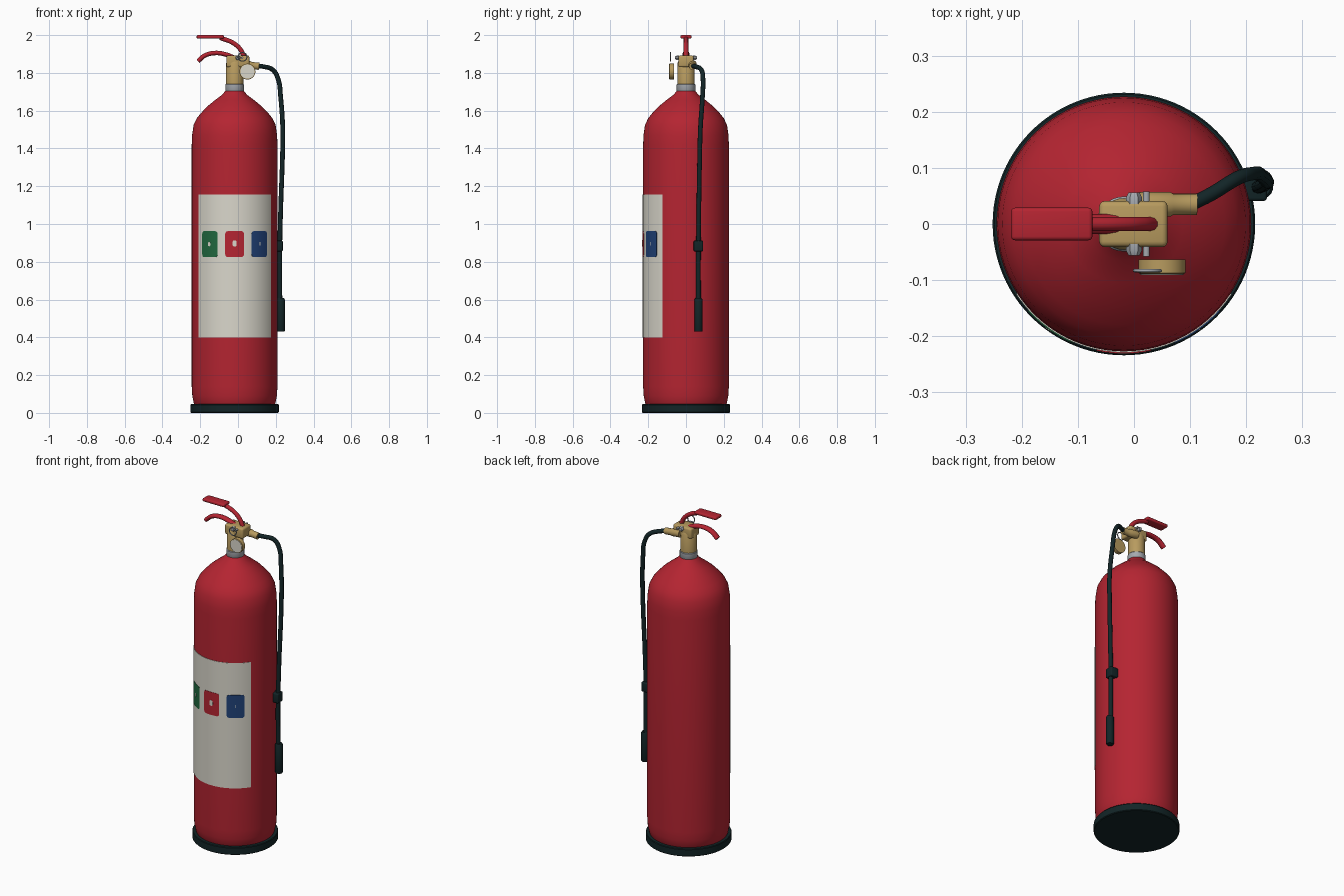
import bpy, bmesh, math
from mathutils import Vector, Matrix

if "Cube" in bpy.data.objects:
    bpy.data.objects.remove(bpy.data.objects["Cube"])

CX = -0.018          # cylinder axis
R = 0.227            # cylinder radius


def mat(name, c):
    m = bpy.data.materials.new(name)
    m.diffuse_color = (*c, 1)
    m.use_nodes = True
    m.node_tree.nodes["Principled BSDF"].inputs["Base Color"].default_value = m.diffuse_color
    return m


RED = mat("red paint", (0.46, 0.018, 0.031))
BLACK = mat("black rubber", (0.006, 0.018, 0.02))
CREAM = mat("label cream", (0.70, 0.68, 0.60))
BRASS = mat("brass", (0.48, 0.33, 0.115))
GREY = mat("grey steel", (0.38, 0.40, 0.43))
GREEN = mat("icon green", (0.015, 0.14, 0.05))
BLUE = mat("icon blue", (0.015, 0.055, 0.19))


def finish(bm, name, material, angle=35):
    bmesh.ops.recalc_face_normals(bm, faces=bm.faces)
    me = bpy.data.meshes.new(name)
    bm.to_mesh(me)
    bm.free()
    ob = bpy.data.objects.new(name, me)
    bpy.context.collection.objects.link(ob)
    me.materials.append(material)
    smooth(ob, angle)
    return ob


def smooth(ob, angle=35):
    bpy.ops.object.select_all(action='DESELECT')
    ob.select_set(True)
    bpy.context.view_layer.objects.active = ob
    bpy.ops.object.shade_smooth_by_angle(angle=math.radians(angle))


def lathe(name, profile, material, origin=(0, 0, 0), axis=(0, 0, 1), n=32, angle=35):
    """Revolve (radius, height) points about an axis and cap both ends."""
    bm = bmesh.new()
    rings = [[bm.verts.new((r * math.cos(2 * math.pi * i / n), r * math.sin(2 * math.pi * i / n), z))
              for i in range(n)] for r, z in profile]
    for a, b in zip(rings, rings[1:]):
        for i in range(n):
            bm.faces.new((a[i], a[(i + 1) % n], b[(i + 1) % n], b[i]))
    bm.faces.new(rings[0][::-1])
    bm.faces.new(rings[-1])
    rot = Vector((0, 0, 1)).rotation_difference(Vector(axis)).to_matrix().to_4x4()
    bm.transform(Matrix.Translation(origin) @ rot)
    return finish(bm, name, material, angle)


def box(name, lo, hi, material, bevel=0.008):
    bm = bmesh.new()
    bmesh.ops.create_cube(bm, size=1)
    lo, hi = Vector(lo), Vector(hi)
    for v in bm.verts:
        v.co = [(lo[k] + hi[k]) / 2 + v.co[k] * (hi[k] - lo[k]) for k in range(3)]
    bmesh.ops.bevel(bm, geom=bm.edges[:], offset=bevel, segments=3, affect='EDGES', profile=0.5)
    return finish(bm, name, material)


def tube(name, pts, radius, material, flat=1.0):
    """Smooth round tube through points; flat widens it along y."""
    cu = bpy.data.curves.new(name, 'CURVE')
    cu.dimensions = '3D'
    cu.bevel_depth, cu.bevel_resolution, cu.resolution_u = radius, 3, 8
    cu.use_fill_caps = True
    sp = cu.splines.new('BEZIER')
    sp.bezier_points.add(len(pts) - 1)
    for b, p in zip(sp.bezier_points, pts):
        b.co = p
        b.handle_left_type = b.handle_right_type = 'AUTO'
    ob = bpy.data.objects.new(name, cu)
    bpy.context.collection.objects.link(ob)
    ob.scale.y = flat
    cu.materials.append(material)
    bpy.ops.object.select_all(action='DESELECT')
    ob.select_set(True)
    bpy.context.view_layer.objects.active = ob
    bpy.ops.object.convert(target='MESH')
    smooth(bpy.context.object, 50)
    return ob


def decal(name, a0, a1, z0, z1, r, material, corner=0.0, n=40):
    """Thin curved plate on the cylinder front; angles in degrees from -y."""
    bm = bmesh.new()
    half = math.radians(a1 - a0) / 2 * r
    cols = []
    for i in range(n + 1):
        t = -math.cos(math.pi * i / n) if corner else 2 * i / n - 1
        d = max(0, abs(t) * half - (half - corner))
        inset = corner - math.sqrt(max(0, corner ** 2 - d * d)) if corner else 0
        a = math.radians((a0 + a1) / 2) + t * half / r
        cols.append([bm.verts.new((CX + rr * math.sin(a), -rr * math.cos(a), z))
                     for rr, z in ((r, z0 + inset), (r, z1 - inset), (r - 0.003, z1 - inset), (r - 0.003, z0 + inset))])
    for a, b in zip(cols, cols[1:]):
        for k in range(4):
            bm.faces.new((a[k], b[k], b[(k + 1) % 4], a[(k + 1) % 4]))
    bm.faces.new(cols[0])
    bm.faces.new(cols[-1])
    return finish(bm, name, material)


# Cylinder and base ring
lathe("cylinder_body", [(0.205, 0.03), (0.216, 0.05), (0.224, 0.09), (R, 0.14), (R, 1.42), (0.225, 1.47),
                        (0.217, 1.525), (0.200, 1.56), (0.180, 1.585), (0.145, 1.622), (0.105, 1.655),
                        (0.065, 1.685), (0.045, 1.71)], RED, (CX, 0, 0), n=96)
lathe("base_ring", [(0.230, 0), (0.234, 0.004), (0.234, 0.042), (0.231, 0.046), (0.2, 0.046)],
      BLACK, (CX, 0, 0), n=96)

# Label and pictogram panels
decal("label", -57, 57, 0.40, 1.155, R + 0.002, CREAM)
for nm, c, m in (("green", -35.5, GREEN), ("red", 0, RED), ("blue", 35.5, BLUE)):
    decal(nm + "_panel", c - 12.4, c + 12.4, 0.825, 0.962, R + 0.004, m, corner=0.014, n=24)
decal("green_panel_mark", -37.3, -33.7, 0.882, 0.905, R + 0.005, CREAM, 0.006, 10)
decal("red_panel_mark", -2.8, 2.8, 0.880, 0.914, R + 0.005, CREAM, 0.011, 10)
decal("blue_panel_mark", 35, 36, 0.885, 0.905, R + 0.005, CREAM)

# Neck collar and valve
lathe("neck_collar", [(0.046, 1.70), (0.049, 1.705), (0.049, 1.738), (0.046, 1.742)], GREY, (CX, 0, 0), n=32)
lathe("valve_stem", [(0.046, 1.735), (0.046, 1.85), (0.040, 1.862)], BRASS, (CX, 0, 0), n=32)
box("valve_head", (-0.062, -0.041, 1.83), (0.060, 0.041, 1.892), BRASS, 0.010)
lathe("hose_outlet", [(0.022, 0), (0.022, 0.055), (0.019, 0.06), (0.019, 0.102)], BRASS,
      (0.010, 0.035, 1.845), (1, 0, -0.1), 24)

# Pivot bolts and safety pin
for side, tag in ((-1, "front"), (1, "back")):
    lathe(tag + "_pivot_bolt", [(0.014, 0), (0.014, 0.012), (0.010, 0.020)], GREY,
          (0.0, side * 0.036, 1.88), (0, side, 0), 6)
lathe("safety_pin", [(0.006, -0.058), (0.006, 0.058)], GREY, (0.022, 0, 1.88), (0, 1, 0), 12)
bm = bmesh.new()
N, M = 28, 8
ring = [[bm.verts.new((0.024 + (0.023 + 0.003 * math.cos(v)) * math.cos(u), -0.083 + 0.003 * math.sin(v),
                       1.885 + (0.023 + 0.003 * math.cos(v)) * math.sin(u)))
         for v in (2 * math.pi * j / M for j in range(M))] for u in (2 * math.pi * i / N for i in range(N))]
for i in range(N):
    for j in range(M):
        p, q = ring[i], ring[(i + 1) % N]
        bm.faces.new((p[j], q[j], q[(j + 1) % M], p[(j + 1) % M]))
finish(bm, "pull_ring", GREY, 60)

# Pressure gauge
lathe("gauge_case", [(0.042, 0), (0.042, 0.024), (0.039, 0.026)], BRASS, (0.050, -0.063, 1.807), (0, -1, 0), 32)
lathe("gauge_face", [(0.038, 0), (0.038, 0.002)], CREAM, (0.050, -0.0885, 1.807), (0, -1, 0), 32)

# Handles
tube("lever_arm", [(0.032, 0, 1.885), (0.012, 0, 1.925), (-0.025, 0, 1.958), (-0.095, 0, 1.986)], 0.0125, RED)
box("lever_grip", (-0.219, -0.029, 1.981), (-0.074, 0.029, 2.0), RED, 0.007)
tube("carry_handle", [(-0.015, 0, 1.878), (-0.07, 0, 1.899), (-0.125, 0, 1.905), (-0.175, 0, 1.892),
                      (-0.212, 0, 1.862)], 0.0125, RED, 1.4)

# Hose, clip and nozzle
tube("hose", [(0.100, 0.035, 1.837), (0.135, 0.052, 1.833), (0.185, 0.082, 1.815), (0.213, 0.090, 1.765),
              (0.226, 0.087, 1.67), (0.237, 0.076, 1.50), (0.236, 0.073, 1.38), (0.226, 0.068, 1.08),
              (0.221, 0.066, 0.85), (0.222, 0.066, 0.59)], 0.0125, BLACK)
box("hose_clip", (0.185, 0.041, 0.855), (0.237, 0.091, 0.912), BLACK, 0.006)
lathe("nozzle", [(0.019, 0.43), (0.021, 0.434), (0.021, 0.60), (0.017, 0.607)], BLACK, (0.227, 0.066, 0), n=24)
